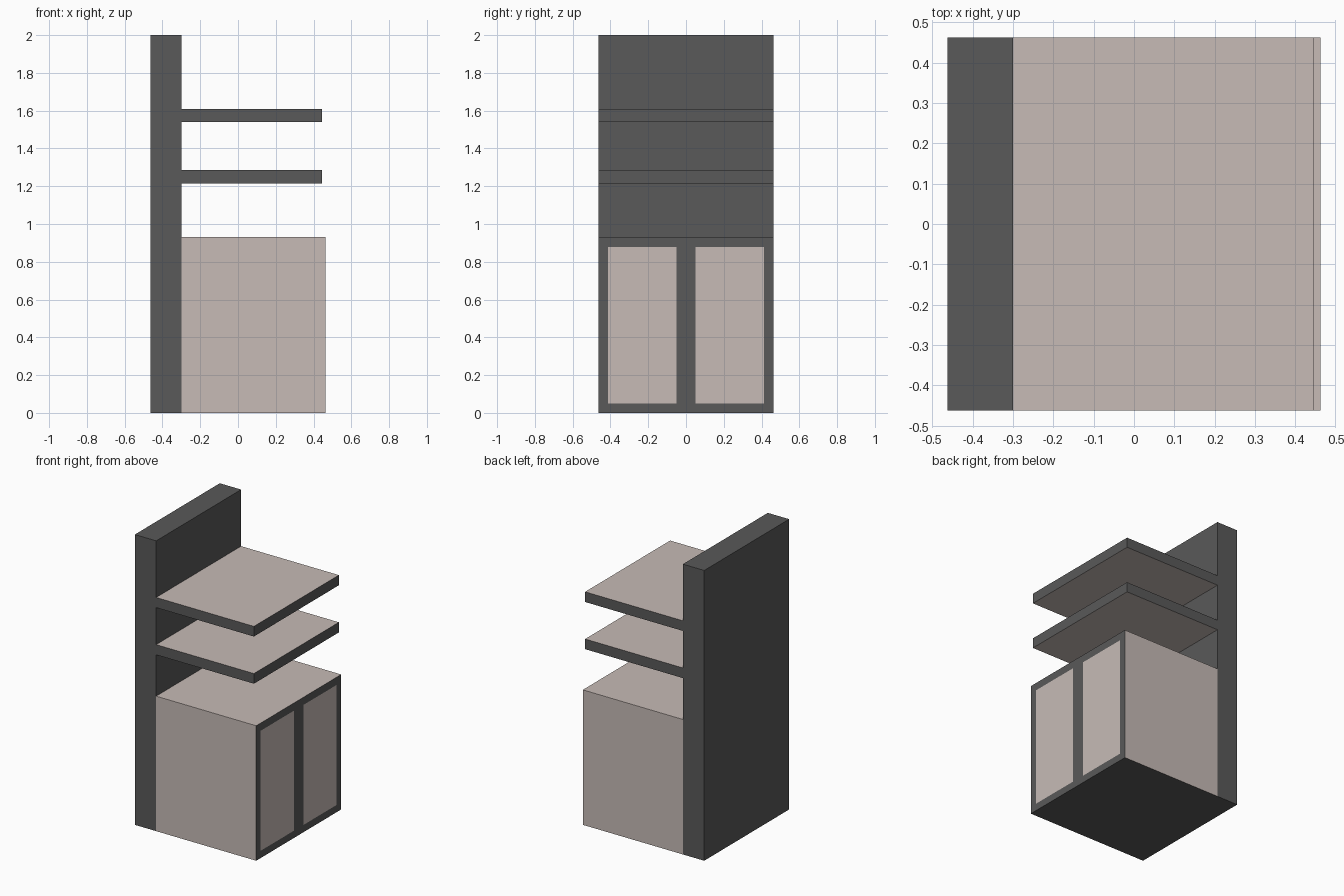
import bpy
import bmesh
from mathutils import Matrix, Vector

if "Cube" in bpy.data.objects:
    bpy.data.objects.remove(bpy.data.objects["Cube"])


def material(name, rgb):
    m = bpy.data.materials.new(name)
    m.diffuse_color = (*rgb, 1.0)
    m.use_nodes = True
    m.node_tree.nodes["Principled BSDF"].inputs["Base Color"].default_value = m.diffuse_color
    return m


DARK = material("charcoal", (0.100, 0.100, 0.100))
LIGHT = material("pale taupe", (0.571, 0.497, 0.468))
HALF = 0.4625  # half of the depth and width


def box(name, lo, hi, rule, cuts=()):
    """Box from lo to hi; cuts split its +x face; rule(face) picks dark 0 or light 1."""
    lo, hi = Vector(lo), Vector(hi)
    bm = bmesh.new()
    mat = Matrix.Translation((lo + hi) / 2) @ Matrix.Diagonal((*(hi - lo), 1))
    bmesh.ops.create_cube(bm, size=1, matrix=mat)
    bm.normal_update()
    for co, no in cuts:
        faces = [f for f in bm.faces if f.normal.x > 0.9]
        edges = {e for f in faces for e in f.edges}
        verts = {v for f in faces for v in f.verts}
        bmesh.ops.bisect_plane(bm, geom=[*verts, *edges, *faces],
                               plane_co=co, plane_no=no)
        bm.normal_update()
    for f in bm.faces:
        f.material_index = int(rule(f))
    me = bpy.data.meshes.new(name)
    bm.to_mesh(me)
    bm.free()
    me.materials.append(DARK)
    me.materials.append(LIGHT)
    ob = bpy.data.objects.new(name, me)
    bpy.context.collection.objects.link(ob)
    return ob


# tall back board
box("back_board", (-HALF, -HALF, 0), (-0.30, HALF, 2.0), lambda f: False)

# two shelves: pale faces, dark edges
for name, z in (("lower_shelf", 1.215), ("upper_shelf", 1.54)):
    box(name, (-0.30, -HALF, z), (0.445, HALF, z + 0.07),
        lambda f: abs(f.normal.z) > 0.9)


# cabinet: pale sides and top, dark base, dark door frame with two pale panels
def cabinet_rule(f):
    if f.normal.x > 0.9:
        c = f.calc_center_median()
        return 0.05 < abs(c.y) < 0.413 and 0.05 < c.z < 0.877
    return f.normal.z > -0.9


cuts = [((0, y, 0), (0, 1, 0)) for y in (-0.413, -0.05, 0.05, 0.413)]
cuts += [((0, 0, z), (0, 0, 1)) for z in (0.05, 0.877)]
box("cabinet", (-0.30, -HALF, 0), (HALF, HALF, 0.93), cabinet_rule, cuts)
